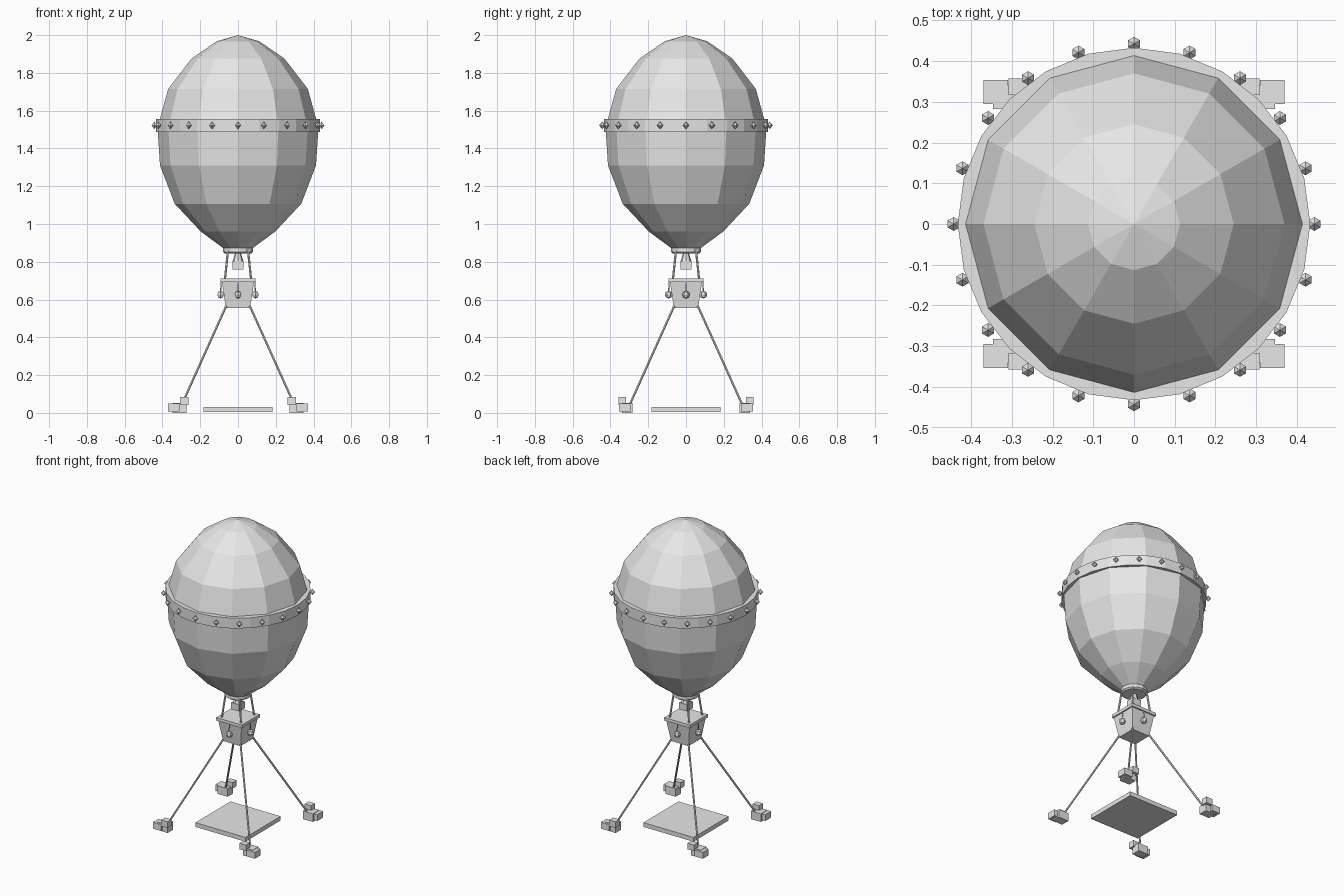
import bpy, bmesh, math
from mathutils import Vector, Matrix

if "Cube" in bpy.data.objects:
    bpy.data.objects.remove(bpy.data.objects["Cube"])

grey = bpy.data.materials.new("light_grey")
grey.diffuse_color = (0.8, 0.8, 0.8, 1)
grey.use_nodes = True
grey.node_tree.nodes["Principled BSDF"].inputs["Base Color"].default_value = grey.diffuse_color


def finish(name, bm):
    bmesh.ops.recalc_face_normals(bm, faces=bm.faces)
    me = bpy.data.meshes.new(name)
    bm.to_mesh(me)
    bm.free()
    me.materials.append(grey)
    ob = bpy.data.objects.new(name, me)
    bpy.context.collection.objects.link(ob)
    return ob


def lathe(name, profile, n, turn=0.0):
    """Closed n-sided solid of revolution from (radius, z) pairs."""
    bm = bmesh.new()
    rings = []
    for r, z in profile:
        if r == 0:
            rings.append([bm.verts.new((0, 0, z))] * n)
        else:
            angles = [turn + math.tau * i / n for i in range(n)]
            rings.append([bm.verts.new((r * math.cos(a), r * math.sin(a), z)) for a in angles])
    for a, b in zip(rings, rings[1:]):
        for i in range(n):
            j = (i + 1) % n
            bm.faces.new(list(dict.fromkeys((a[i], a[j], b[j], b[i]))))
    for (r, z), ring in ((profile[0], rings[0]), (profile[-1], rings[-1])):
        if r > 0:
            bm.faces.new(ring)
    return finish(name, bm)


def box(name, x, y, z):
    bm = bmesh.new()
    size = Vector((x[1] - x[0], y[1] - y[0], z[1] - z[0]))
    mid = Vector((sum(x) / 2, sum(y) / 2, sum(z) / 2))
    bmesh.ops.create_cube(bm, size=1, matrix=Matrix.Translation(mid) @ Matrix.Diagonal(size).to_4x4())
    return finish(name, bm)


def rod(name, p, q, radius, n=6):
    p, q = Vector(p), Vector(q)
    d = q - p
    m = Matrix.Translation((p + q) / 2) @ d.to_track_quat('Z', 'Y').to_matrix().to_4x4()
    bm = bmesh.new()
    bmesh.ops.create_cone(bm, cap_ends=True, segments=n, radius1=radius, radius2=radius, depth=d.length, matrix=m)
    return finish(name, bm)


# Balloon envelope
lathe("envelope", [(0.075, 0.87), (0.197, 0.96), (0.335, 1.107), (0.413, 1.31), (0.426, 1.51),
                   (0.37, 1.715), (0.245, 1.877), (0.113, 1.967), (0, 2.0)], 12)

# Band around the middle with twenty studs
lathe("band", [(0.433, 1.487), (0.433, 1.555)], 24)
for i in range(20):
    a = math.tau * i / 20
    stud = lathe("band_stud", [(0, -0.02), (0.017, 0), (0, 0.02)], 6, math.pi / 2)
    stud.location = (0.443 * math.cos(a), 0.443 * math.sin(a), 1.522)

# Mouth collar and burner
lathe("collar", [(0.07, 0.845), (0.08, 0.853), (0.08, 0.88)], 12)
lathe("burner_nozzle", [(0.03, 0.80), (0.014, 0.85)], 8)
box("burner", (-0.03, 0.03), (-0.03, 0.03), (0.76, 0.803))

# Tapered square basket with a rim
s = math.sqrt(2)
lathe("basket", [(0.064 * s, 0.555), (0.085 * s, 0.695)], 4, math.pi / 4)
box("basket_rim", (-0.093, 0.093), (-0.093, 0.093), (0.692, 0.712))

# Hanging lamps on the basket sides
for x, y in ((0.092, 0), (-0.092, 0), (0, 0.092), (0, -0.092)):
    lamp = lathe("lamp", [(0, -0.02), (0.015, -0.014), (0.02, 0), (0.015, 0.014), (0, 0.02)], 6, math.pi / 2)
    lamp.location = (x, y, 0.626)
    rod("lamp_cord", (x, y, 0.64), (x * 0.97, y * 0.97, 0.70), 0.003)

# Ropes, tethers and anchor blocks at four corners
for sx in (1, -1):
    for sy in (1, -1):
        rod("basket_rope", (0.053 * sx, 0.053 * sy, 0.86), (0.07 * sx, 0.07 * sy, 0.70), 0.006)
        rod("tether", (0.063 * sx, 0.063 * sy, 0.565), (0.295 * sx, 0.295 * sy, 0.05), 0.006)
        for x, y, z in (((0.31, 0.37), (0.295, 0.354), (0.008, 0.05)),
                        ((0.273, 0.346), (0.282, 0.34), (0.0, 0.053)),
                        ((0.262, 0.308), (0.317, 0.358), (0.043, 0.083))):
            box("anchor_block", sorted(sx * v for v in x), sorted(sy * v for v in y), z)

# Landing pad
box("landing_pad", (-0.182, 0.182), (-0.182, 0.182), (0.004, 0.032))
